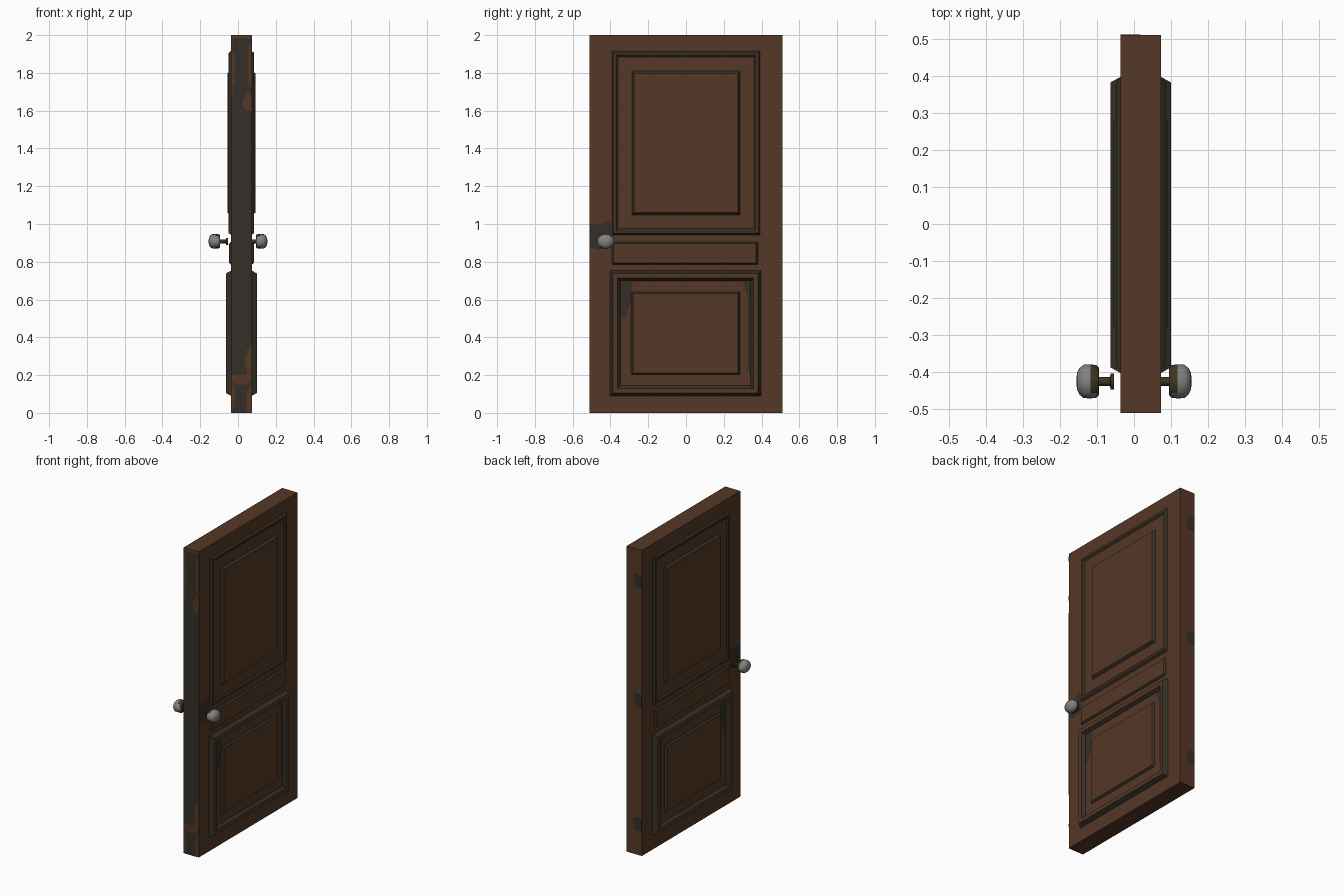
import bpy, bmesh, math

if "Cube" in bpy.data.objects:
    bpy.data.objects.remove(bpy.data.objects["Cube"])

def material(name, rgb):
    m = bpy.data.materials.new(name)
    m.diffuse_color = (*rgb, 1)
    m.use_nodes = True
    m.node_tree.nodes["Principled BSDF"].inputs["Base Color"].default_value = m.diffuse_color
    return m

WOOD = material("brown wood", (0.090, 0.040, 0.019))
DARK = material("dark worn wood", (0.036, 0.029, 0.020))
METAL = material("grey metal", (0.22, 0.22, 0.22))
BRASS = material("tarnished metal", (0.048, 0.034, 0.015))

X0, X1, HALF_W, HEIGHT = -0.037, 0.073, 0.51, 2.0   # slab extents

def finish(bm, name, mats):
    bmesh.ops.recalc_face_normals(bm, faces=bm.faces[:]) if name.endswith("slab") else None
    me = bpy.data.meshes.new(name)
    bm.to_mesh(me)
    bm.free()
    ob = bpy.data.objects.new(name, me)
    for m in mats:
        me.materials.append(m)
    bpy.context.collection.objects.link(ob)
    return ob

def box(name, lo, hi, mat):
    bm = bmesh.new()
    bmesh.ops.create_cube(bm, size=1)
    for v in bm.verts:
        for i in range(3):
            v.co[i] = lo[i] if v.co[i] < 0 else hi[i]
    return finish(bm, name, [mat])

# Each panel is a stack of rectangular rings: (inset, height above the slab).
# Sloped strips are dark, flat ones are plain wood.
def panel(name, side, rect, steps):
    y0, y1, z0, z1 = rect
    face = X1 if side > 0 else X0
    bm = bmesh.new()
    prev, prev_h = None, None
    for inset, h in steps:
        x = face + side * h
        ring = [bm.verts.new((x, y, z)) for y, z in (
            (y0 + inset, z0 + inset), (y1 - inset, z0 + inset),
            (y1 - inset, z1 - inset), (y0 + inset, z1 - inset))]
        if prev:
            for i in range(4):
                j = (i + 1) % 4
                f = bm.faces.new((prev[i], prev[j], ring[j], ring[i]))
                f.material_index = int(abs(h - prev_h) > 0.001)
        prev, prev_h = ring, h
    bm.faces.new(prev)
    if side < 0:
        bmesh.ops.reverse_faces(bm, faces=bm.faces[:])
    return finish(bm, name, [WOOD, DARK])

# Flat stain outline, thin plate lying just above a side face
def stain(name, side, height, points):
    face = X1 if side > 0 else X0
    bm = bmesh.new()
    pts = points if side > 0 else points[::-1]
    bm.faces.new([bm.verts.new((face + side * height, y, z)) for y, z in pts])
    return finish(bm, name, [DARK])

# Door slab
box("door_slab", (X0, -HALF_W, 0), (X1, HALF_W, HEIGHT), WOOD)

UPPER = [(0, 0), (0.010, 0.012), (0.022, 0.012), (0.033, 0.003),
         (0.106, 0.003), (0.118, 0.019)]
MIDDLE = [(0, 0), (0.009, 0.011)]
LOWER = [(0, 0), (0.015, 0.027), (0.040, 0.027), (0.055, 0.008),
         (0.112, 0.008), (0.122, 0.020)]

for side, tag in ((1, "right"), (-1, "left")):
    panel("upper_panel_" + tag, side, (-0.393, 0.393, 0.942, 1.916), UPPER)
    panel("middle_panel_" + tag, side, (-0.393, 0.38, 0.785, 0.905), MIDDLE)
    panel("lower_panel_" + tag, side, (-0.402, 0.397, 0.09, 0.753), LOWER)
    # grime around the knob and in the lower recess
    stain("knob_stain_" + tag, side, 0.001,
          [(-0.51, 0.88), (-0.47, 0.865), (-0.40, 0.87), (-0.395, 1.0),
           (-0.41, 1.02), (-0.45, 1.0), (-0.51, 1.0)])
    stain("recess_stain_a_" + tag, side, 0.009,
          [(-0.345, 0.50), (-0.325, 0.50), (-0.30, 0.56), (-0.29, 0.60),
           (-0.29, 0.65), (-0.28, 0.69), (-0.345, 0.695)])
    stain("recess_stain_b_" + tag, side, 0.009,
          [(0.325, 0.22), (0.342, 0.20), (0.342, 0.695), (0.30, 0.695),
           (0.325, 0.62)])

# Hinge plates on the far edge
for i, z in enumerate((0.20, 1.01, 1.79)):
    box(f"hinge_plate_{i + 1}", (X0 + 0.0, HALF_W - 0.002, z - 0.042),
        (0.018, HALF_W + 0.001, z + 0.042), DARK)

# Worn near edge: dark grid sheet with blobs left open to the wood
BARE = [(-0.04, 1.82, 0.020, 0.16), (0.066, 1.84, 0.014, 0.12),
        (0.055, 1.645, 0.026, 0.05), (0.02, 0.178, 0.08, 0.022),
        (0.066, 0.27, 0.026, 0.09), (-0.04, 0.08, 0.02, 0.09),
        (0.072, 0.06, 0.03, 0.09), (0.02, 2.0, 0.09, 0.018)]
bm = bmesh.new()
NX, NZ = 12, 120
grid = [[bm.verts.new((X0 + (X1 - X0) * i / NX, -HALF_W - 0.001, HEIGHT * k / NZ))
         for k in range(NZ + 1)] for i in range(NX + 1)]
for i in range(NX):
    for k in range(NZ):
        x = X0 + (X1 - X0) * (i + 0.5) / NX
        z = HEIGHT * (k + 0.5) / NZ
        if all(((x - a) / c) ** 2 + ((z - b) / d) ** 2 > 1 for a, b, c, d in BARE):
            bm.faces.new((grid[i][k], grid[i + 1][k],
                          grid[i + 1][k + 1], grid[i][k + 1]))
finish(bm, "worn_edge", [DARK])

# Knobs: lathe of (distance from centre plane, radius) about the x axis
PROFILE = [(0.054, 0), (0.054, 0.022), (0.063, 0.022), (0.065, 0.012),
           (0.094, 0.012), (0.094, 0.036), (0.101, 0.044), (0.118, 0.046),
           (0.136, 0.045), (0.147, 0.036), (0.154, 0.022), (0.156, 0)]
SEG, KY, KZ = 16, -0.425, 0.908
for side, tag in ((1, "right"), (-1, "left")):
    bm = bmesh.new()
    rings = []
    for d, r in PROFILE:
        n = SEG if r else 1
        rings.append([bm.verts.new((side * d,
                      KY + r * math.cos(2 * math.pi * s / SEG),
                      KZ + r * 0.85 * math.sin(2 * math.pi * s / SEG)))
                      for s in range(n)])
    for a, b in zip(rings, rings[1:]):
        for s in range(SEG):
            t = (s + 1) % SEG
            quad = [a[s % len(a)], a[t % len(a)], b[t % len(b)], b[s % len(b)]]
            bm.faces.new(list(dict.fromkeys(quad)))
    bmesh.ops.recalc_face_normals(bm, faces=bm.faces[:])
    for f in bm.faces:
        c = f.calc_center_median()
        # neck and back of the knob are tarnished, the ball is clean metal
        back = abs(c.x) < 0.096 or (abs(c.x) < 0.118 and f.normal.y > -0.6)
        f.material_index = int(back)
        f.smooth = True
    ob = finish(bm, "knob_" + tag, [METAL, BRASS])
    bpy.context.view_layer.objects.active = ob
    ob.select_set(True)
    bpy.ops.object.shade_smooth_by_angle(angle=math.radians(45))
    ob.select_set(False)
